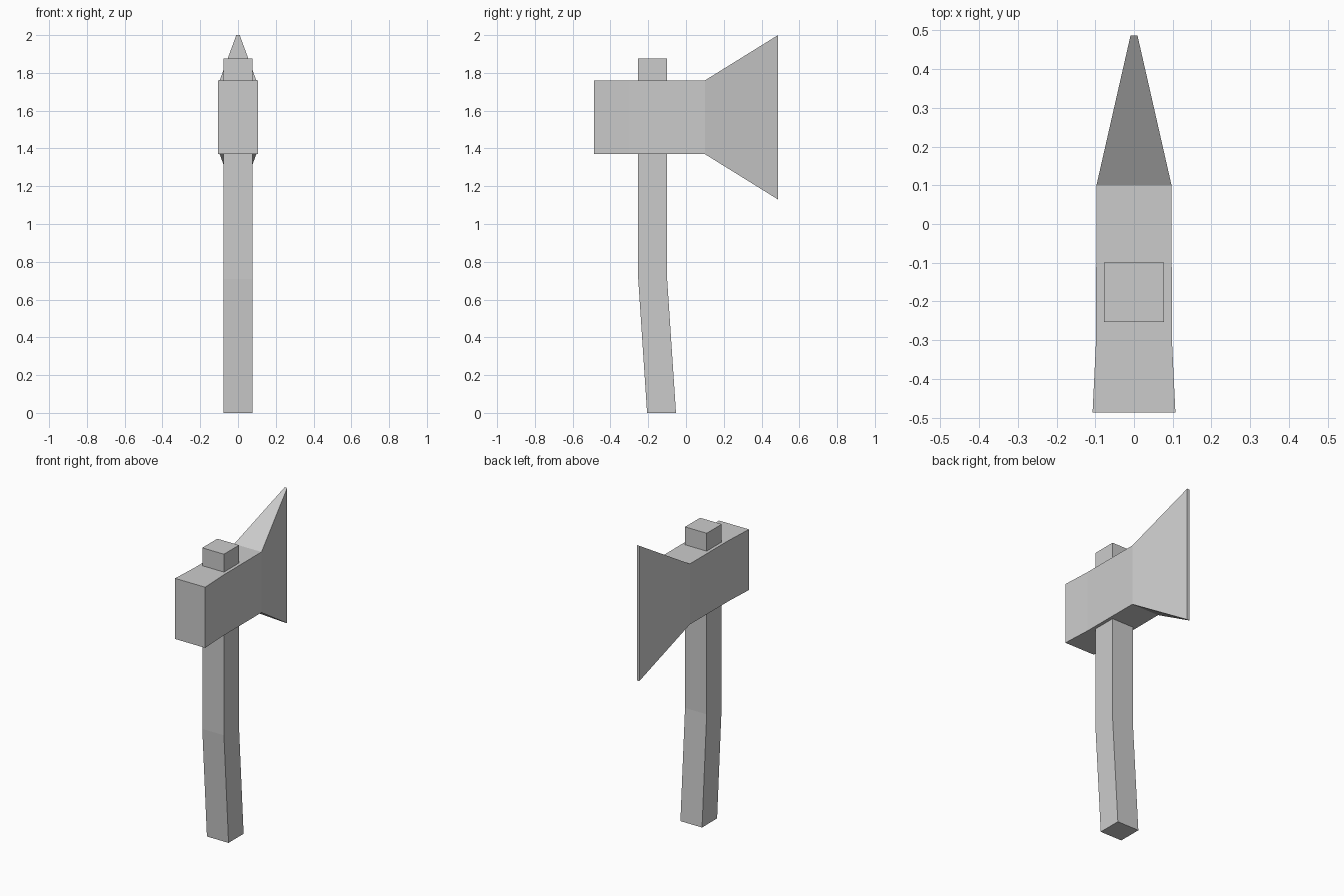
import bpy
import bmesh

if "Cube" in bpy.data.objects:
    bpy.data.objects.remove(bpy.data.objects["Cube"])


def loft(name, rings):
    """Skin a closed mesh through four-cornered rings, capping both ends."""
    bm = bmesh.new()
    loops = [[bm.verts.new(p) for p in ring] for ring in rings]
    for a, b in zip(loops, loops[1:]):
        for i in range(4):
            j = (i + 1) % 4
            bm.faces.new((a[i], a[j], b[j], b[i]))
    bm.faces.new(loops[0])
    bm.faces.new(loops[-1])
    bmesh.ops.recalc_face_normals(bm, faces=bm.faces)
    mesh = bpy.data.meshes.new(name)
    bm.to_mesh(mesh)
    bm.free()
    obj = bpy.data.objects.new(name, mesh)
    bpy.context.collection.objects.link(obj)
    return obj


def flat_ring(z, y0, y1, x):
    return [(-x, y0, z), (x, y0, z), (x, y1, z), (-x, y1, z)]


def upright_ring(y, x, z0, z1):
    return [(-x, y, z0), (x, y, z0), (x, y, z1), (-x, y, z1)]


# Handle: square shaft, bent at the grip, poking out above the head
loft("handle", [flat_ring(z, y, y + 0.153, 0.077)
                for z, y in ((0, -0.206), (0.71, -0.253), (1.875, -0.253))])

# Head: slightly flared poll, straight body, blade tapering to a tall thin edge
loft("axe_head", [upright_ring(*s) for s in (
    (-0.487, 0.107, 1.37, 1.76),
    (-0.30, 0.098, 1.37, 1.76),
    (0.10, 0.097, 1.37, 1.76),
    (0.487, 0.009, 1.13, 2.0),
)])
